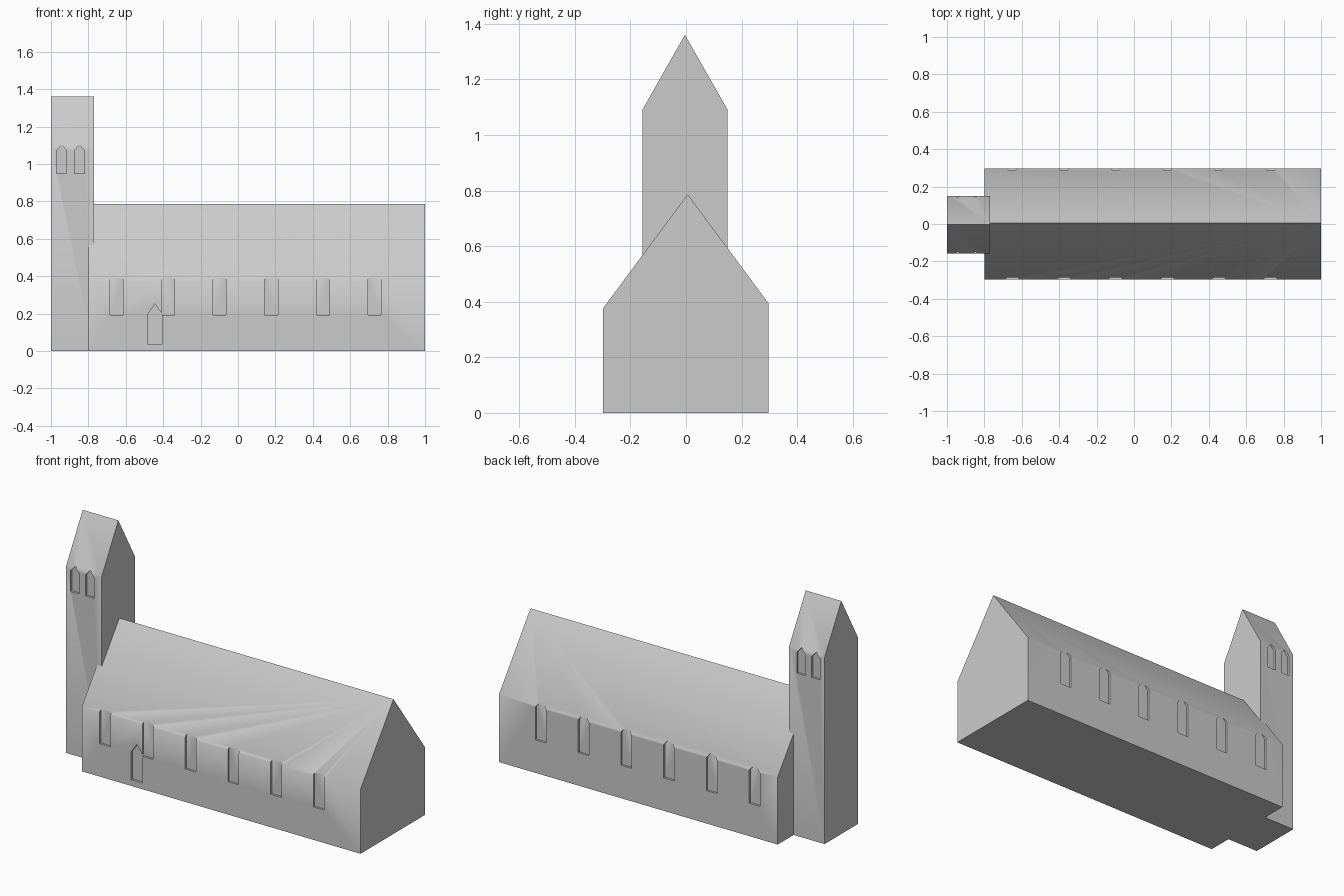
import bpy, bmesh, math

if "Cube" in bpy.data.objects:
    bpy.data.objects.remove(bpy.data.objects["Cube"])

stone = bpy.data.materials.new("pale grey stone")
stone.diffuse_color = (0.6, 0.6, 0.6, 1)
stone.use_nodes = True
stone.node_tree.nodes["Principled BSDF"].inputs["Base Color"].default_value = stone.diffuse_color


def prism(name, pts, to3d, a, b):
    """Extrude a 2D profile between two planes a and b."""
    bm = bmesh.new()
    lo = [bm.verts.new(to3d(p, a)) for p in pts]
    hi = [bm.verts.new(to3d(p, b)) for p in pts]
    bm.faces.new(lo)
    bm.faces.new(hi)
    n = len(pts)
    for i in range(n):
        j = (i + 1) % n
        bm.faces.new((lo[i], lo[j], hi[j], hi[i]))
    bmesh.ops.recalc_face_normals(bm, faces=bm.faces)
    me = bpy.data.meshes.new(name)
    bm.to_mesh(me)
    bm.free()
    ob = bpy.data.objects.new(name, me)
    bpy.context.collection.objects.link(ob)
    me.materials.append(stone)
    return ob


def gabled(name, x0, x1, y0, y1, front_eave, back_eave, ridge_y, ridge_z):
    pts = [(y0, 0), (y1, 0), (y1, back_eave), (ridge_y, ridge_z), (y0, front_eave)]
    return prism(name, pts, lambda p, x: (x, p[0], p[1]), x0, x1)


def opening(target, x, w, z0, spring, apex, wall_y, depth):
    """Cut a shallow pointed recess into a long wall."""
    h = w / 2
    pts = [(x - h, z0), (x + h, z0), (x + h, spring), (x, apex), (x - h, spring)]
    s = 1 if wall_y > 0 else -1
    cutter = prism("cutter", pts, lambda p, y: (p[0], y, p[1]),
                   wall_y - s * depth, wall_y + s * 0.1)
    cutter.hide_render = True
    mod = target.modifiers.new("recess", 'BOOLEAN')
    mod.operation = 'DIFFERENCE'
    mod.solver = 'EXACT'
    mod.object = cutter
    bpy.context.view_layer.objects.active = target
    bpy.ops.object.modifier_apply(modifier=mod.name)
    bpy.data.objects.remove(cutter, do_unlink=True)


# Main hall and bell tower
nave = gabled("nave", -0.80, 1.0, -0.298, 0.297, 0.377, 0.394, 0.006, 0.786)
tower = gabled("tower", -1.0, -0.77, -0.157, 0.15, 1.09, 1.09, -0.004, 1.36)

# Six tall windows on each long wall
for wall in (-0.298, 0.297):
    for i in range(6):
        opening(nave, -0.65 + 0.276 * i, 0.07, 0.192, 0.384, 0.43, wall, 0.012)

# Door on the front wall
opening(nave, -0.444, 0.074, 0.036, 0.2, 0.252, -0.298, 0.0125)

# Paired belfry openings
for wall in (-0.157, 0.15):
    for x in (-0.943, -0.848):
        opening(tower, x, 0.054, 0.95, 1.072, 1.104, wall, 0.0125)

# Soft eaves, sharp ridges and gables
for ob in (nave, tower):
    bpy.ops.object.select_all(action='DESELECT')
    ob.select_set(True)
    bpy.context.view_layer.objects.active = ob
    bpy.ops.object.shade_smooth_by_angle(angle=math.radians(42))
